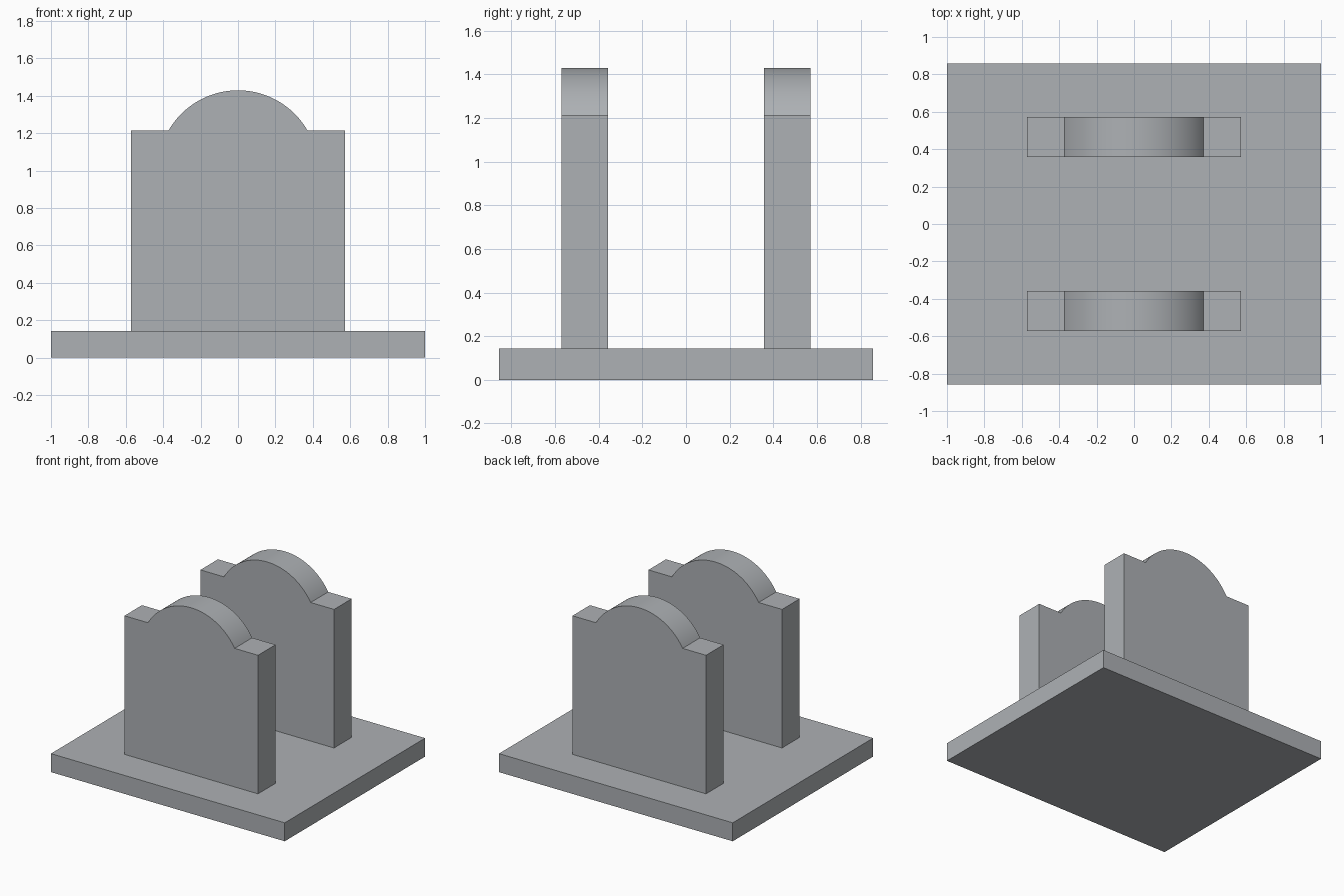
import bpy, bmesh, math

if "Cube" in bpy.data.objects:
    bpy.data.objects.remove(bpy.data.objects["Cube"])

U = 1 / 7  # module size

grey = bpy.data.materials.new("light grey")
grey.diffuse_color = (0.42, 0.44, 0.46, 1)
grey.use_nodes = True
grey.node_tree.nodes["Principled BSDF"].inputs["Base Color"].default_value = grey.diffuse_color


def extrude_profile(name, points, y0, y1):
    """Extrude a closed x-z outline from y0 to y1."""
    bm = bmesh.new()
    face = bm.faces.new([bm.verts.new((x, y0, z)) for x, z in points])
    ext = bmesh.ops.extrude_face_region(bm, geom=[face])["geom"]
    verts = [v for v in ext if isinstance(v, bmesh.types.BMVert)]
    bmesh.ops.translate(bm, verts=verts, vec=(0, y1 - y0, 0))
    bmesh.ops.recalc_face_normals(bm, faces=bm.faces)
    mesh = bpy.data.meshes.new(name)
    bm.to_mesh(mesh)
    bm.free()
    mesh.materials.append(grey)
    obj = bpy.data.objects.new(name, mesh)
    bpy.context.collection.objects.link(obj)
    bpy.context.view_layer.objects.active = obj
    obj.select_set(True)
    bpy.ops.object.shade_smooth_by_angle(angle=math.radians(20))
    obj.select_set(False)
    return obj


# Base plate
extrude_profile("base_plate", [(-1, 0), (1, 0), (1, U), (-1, U)], -6 * U, 6 * U)

# Upright outline: shouldered plate with an arched top
steps = 48
arc = []
for i in range(steps + 1):
    a = math.radians(30 + 120 * i / steps)
    arc.append((3 * U * math.cos(a), 1 + 3 * U * math.sin(a)))
outline = [(-4 * U, U), (4 * U, U), (4 * U, 8.5 * U)] + arc + [(-4 * U, 8.5 * U)]

# Front and back uprights
for name, y in (("front_upright", -4 * U), ("back_upright", 2.5 * U)):
    extrude_profile(name, outline, y, y + 1.5 * U)
